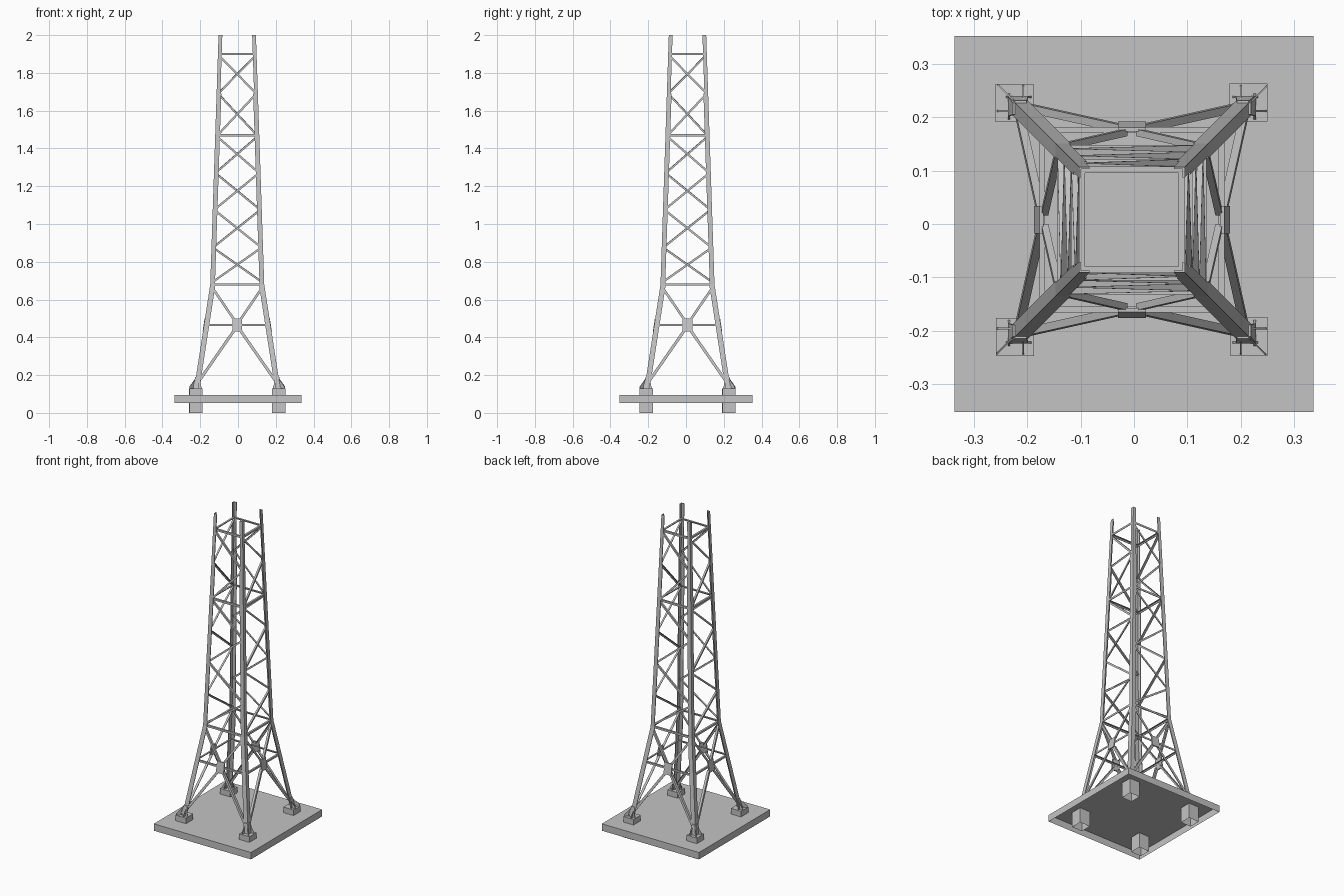
import bpy, bmesh
from math import pi
from mathutils import Vector, Matrix

cube = bpy.data.objects.get("Cube")
if cube:
    bpy.data.objects.remove(cube)

steel = bpy.data.materials.new("light grey")
steel.use_nodes = True
GREY = (0.55, 0.55, 0.55, 1)
steel.diffuse_color = GREY
steel.node_tree.nodes["Principled BSDF"].inputs["Base Color"].default_value = GREY

CENTRE = Matrix.Translation((-0.004, 0.008, 0))
FOOT, KNEE, TOP = 0.13, 0.68, 2.0


def half(z):
    """Half width of the tower at height z."""
    if z < KNEE:
        return 0.228 + (0.143 - 0.228) * (z - FOOT) / (KNEE - FOOT)
    return 0.143 + (0.099 - 0.143) * (z - KNEE) / (TOP - KNEE)


def finish(name, bm, four=False):
    """Make an object; optionally repeat the mesh on all four sides."""
    if four:
        src = bm.copy()
        me = bpy.data.meshes.new("side")
        for k in (1, 2, 3):
            src.to_mesh(me)
            me.transform(Matrix.Rotation(k * pi / 2, 4, 'Z'))
            bm.from_mesh(me)
        src.free()
        bpy.data.meshes.remove(me)
        bm.transform(CENTRE)
    bmesh.ops.recalc_face_normals(bm, faces=bm.faces)
    mesh = bpy.data.meshes.new(name)
    bm.to_mesh(mesh)
    bm.free()
    mesh.materials.append(steel)
    bpy.context.collection.objects.link(bpy.data.objects.new(name, mesh))


def loft(bm, first, last):
    """Closed prism between two matching outlines."""
    a = [bm.verts.new(p) for p in first]
    b = [bm.verts.new(p) for p in last]
    bm.faces.new(a)
    bm.faces.new(b[::-1])
    for i in range(len(a)):
        j = (i + 1) % len(a)
        bm.faces.new((a[i], a[j], b[j], b[i]))


def plate(bm, outline, thick):
    loft(bm, outline, [Vector(p) + Vector(thick) for p in outline])


def ell(w, t):
    return [(0, 0), (w, 0), (w, t), (t, t), (t, w), (0, w)]


def angle_bar(bm, a, b, w, t=0.003):
    """L-section bar lying in the front face, second flange inward."""
    a, b = Vector(a), Vector(b)
    d = (b - a).normalized()
    inward = Vector((0, 1, 0))
    inward = (inward - d * inward.dot(d)).normalized()
    side = d.cross(inward)
    if side.z < 0:
        side = -side
    shape = [side * (w / 2 - u) + inward * v for u, v in ell(w, t)]
    loft(bm, [a + s for s in shape], [b + s for s in shape])


def on_face(side, z, inset=0.008):
    return (side * (half(z) - inset), -half(z) + 0.003, z)


def open_box(bm, x, y, sx, sy, z0, z1):
    """Box without a bottom."""
    m = Matrix.Translation((x, y, (z0 + z1) / 2)) @ Matrix.Diagonal((sx, sy, z1 - z0, 1))
    verts = bmesh.ops.create_cube(bm, size=1, matrix=m)["verts"]
    low = [f for f in {f for v in verts for f in v.link_faces}
           if f.calc_center_median().z < z0 + 0.001]
    bmesh.ops.delete(bm, geom=low, context='FACES_ONLY')


# Ground slab and footing blocks
bm = bmesh.new()
open_box(bm, 0, 0, 0.672, 0.704, 0.052, 0.095)
finish("base_slab", bm)
bm = bmesh.new()
open_box(bm, 0.2185, 0.2195, 0.071, 0.071, 0, FOOT)
finish("footing_blocks", bm, True)

# Corner legs, lighter section by section
bm = bmesh.new()
for z0, z1, w in ((FOOT, KNEE, 0.028), (KNEE, 1.69, 0.025), (1.69, TOP, 0.02)):
    loft(bm, *[[(half(z) - u, half(z) - v, z) for u, v in ell(w, 0.004)] for z in (z0, z1)])
finish("corner_legs", bm, True)

# Foot plates and stiffening fins
bm = bmesh.new()
r, rt = half(FOOT), half(0.19)
profile = [(r + 0.008, r, FOOT), (r - 0.04, r, FOOT), (r - 0.034, r, 0.15),
           (rt - 0.022, rt, 0.19), (rt, rt, 0.19), (r + 0.003, r, 0.15)]
plate(bm, profile, (0, 0.004, 0))
plate(bm, [(y, x, z) for x, y, z in profile], (0.004, 0, 0))
fin = [(r - 0.005, FOOT), (r + 0.024, FOOT), (r + 0.024, 0.138), (rt, 0.185)]
plate(bm, [(r - 0.026, y, z) for y, z in fin], (0.003, 0, 0))
plate(bm, [(y, r - 0.026, z) for y, z in fin], (0, 0.003, 0))
plate(bm, [(y, y, z) for y, z in fin], (0.002, -0.002, 0))
finish("foot_gussets", bm, True)

# Lower panel: centre plate with four arms and a thin tie
MID = 0.465
bm = bmesh.new()
plate(bm, [(x, -half(MID + dz) - 0.002, MID + dz) for x, dz in
           ((-0.026, -0.034), (0.026, -0.034), (0.026, 0.034), (-0.026, 0.034))],
      (0, 0.008, 0))
finish("centre_plates", bm, True)
bm = bmesh.new()
for s in (-1, 1):
    for z, dz, w in ((0.155, -0.025, 0.015), (0.665, 0.025, 0.013)):
        angle_bar(bm, on_face(s, z, 0.012), (s * 0.014, -half(MID + dz) + 0.003, MID + dz), w)
angle_bar(bm, on_face(-1, MID), on_face(1, MID), 0.011)
finish("lower_braces", bm, True)

# Horizontal rings
bm = bmesh.new()
for z in (KNEE, 1.47, 1.9):
    angle_bar(bm, on_face(-1, z, 0.004), on_face(1, z, 0.004), 0.012)
finish("horizontal_rings", bm, True)

# Zigzag bracing, so opposite sides cross each other
bm = bmesh.new()
nodes = (0.69, 0.875, 1.075, 1.27, 1.465, 1.69, 1.89)
for i, (z0, z1) in enumerate(zip(nodes, nodes[1:])):
    s = 1 if i % 2 else -1
    angle_bar(bm, on_face(s, z0), on_face(-s, z1), 0.011)
finish("zigzag_braces", bm, True)
